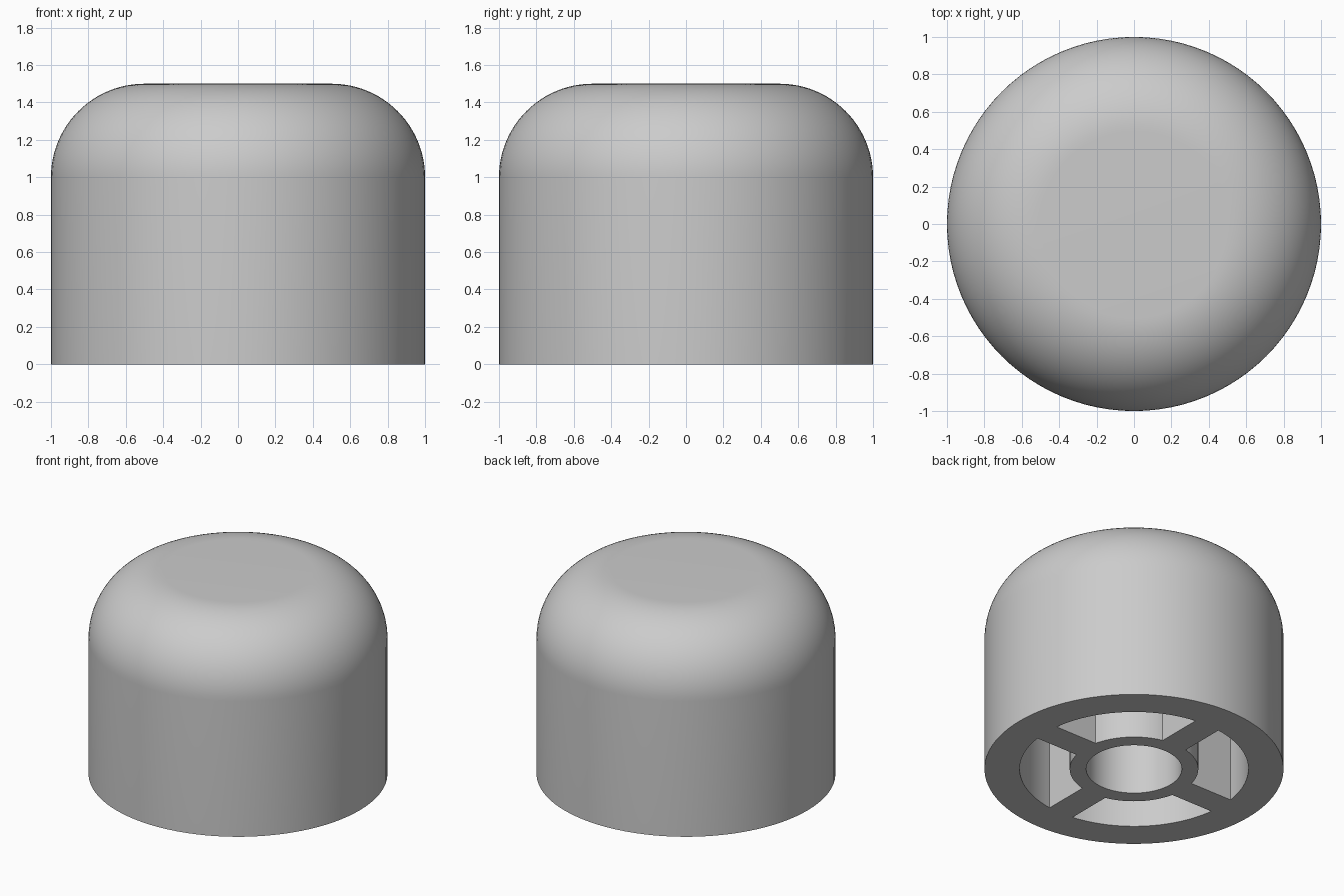
import bpy, bmesh
from math import sin, cos, asin, pi

SEGMENTS = 96
RADIUS, HEIGHT, FILLET = 1.0, 1.5, 0.5
RIM_INNER, HUB_OUTER, HUB_INNER = 0.765, 0.43, 0.32
SPOKE_HALF, DEPTH = 0.1, 1.0

if "Cube" in bpy.data.objects:
    bpy.data.objects.remove(bpy.data.objects["Cube"], do_unlink=True)

grey = bpy.data.materials.new("rubber grey")
grey.use_nodes = True
colour = (0.6, 0.6, 0.6, 1)
grey.diffuse_color = colour
grey.node_tree.nodes["Principled BSDF"].inputs["Base Color"].default_value = colour


def finish(bm, name):
    bmesh.ops.recalc_face_normals(bm, faces=bm.faces)
    mesh = bpy.data.meshes.new(name)
    bm.to_mesh(mesh)
    bm.free()
    mesh.materials.append(grey)
    obj = bpy.data.objects.new(name, mesh)
    bpy.context.collection.objects.link(obj)
    return obj


def lathe(profile, name):
    """Turn an (r, z) profile around the z axis."""
    bm = bmesh.new()
    verts = [bm.verts.new((r, 0, z)) for r, z in profile]
    edges = [bm.edges.new(pair) for pair in zip(verts, verts[1:])]
    bmesh.ops.spin(bm, geom=verts + edges, cent=(0, 0, 0), axis=(0, 0, 1),
                   angle=2 * pi, steps=SEGMENTS, use_merge=True)
    bmesh.ops.remove_doubles(bm, verts=bm.verts, dist=0.0001)
    # close the open ends with flat caps
    bmesh.ops.holes_fill(bm, edges=[e for e in bm.edges if e.is_boundary], sides=0)
    return finish(bm, name)


def arc(radius, start, end, steps=24):
    return [(radius * cos(start + (end - start) * i / steps),
             radius * sin(start + (end - start) * i / steps)) for i in range(steps + 1)]


# Domed cap: straight wall, quarter-round shoulder, flat top
shoulder = [(RADIUS - FILLET + x, HEIGHT - FILLET + z) for x, z in arc(FILLET, 0, pi / 2)]
cap = lathe([(RADIUS, 0)] + shoulder, "domed_cap")

# Cutters: centre bore and the four pockets that leave hub and spokes
cutters = [lathe([(HUB_INNER, -0.1), (HUB_INNER, DEPTH)], "bore_cutter")]
outer, inner = asin(SPOKE_HALF / RIM_INNER), asin(SPOKE_HALF / HUB_OUTER)
for quarter in range(4):
    turn = quarter * pi / 2
    outline = (arc(RIM_INNER, turn + outer, turn + pi / 2 - outer)
               + arc(HUB_OUTER, turn + pi / 2 - inner, turn + inner))
    bm = bmesh.new()
    face = bm.faces.new([bm.verts.new((x, y, -0.1)) for x, y in outline])
    wall = bmesh.ops.extrude_face_region(bm, geom=[face])["geom"]
    bmesh.ops.translate(bm, vec=(0, 0, DEPTH + 0.1),
                        verts=[v for v in wall if isinstance(v, bmesh.types.BMVert)])
    # keep the starting face as the lower lid of the solid
    bmesh.ops.holes_fill(bm, edges=[e for e in bm.edges if e.is_boundary], sides=0)
    cutters.append(finish(bm, "pocket_cutter"))

bpy.ops.object.select_all(action="DESELECT")
bpy.context.view_layer.objects.active = cap
cap.select_set(True)
for cutter in cutters:
    cutter.hide_render = True
    mod = cap.modifiers.new("cut", "BOOLEAN")
    mod.operation, mod.solver, mod.object = "DIFFERENCE", "EXACT", cutter
    bpy.ops.object.modifier_apply(modifier=mod.name)
    bpy.data.objects.remove(cutter, do_unlink=True)

bpy.ops.object.shade_smooth_by_angle(angle=pi / 6)
